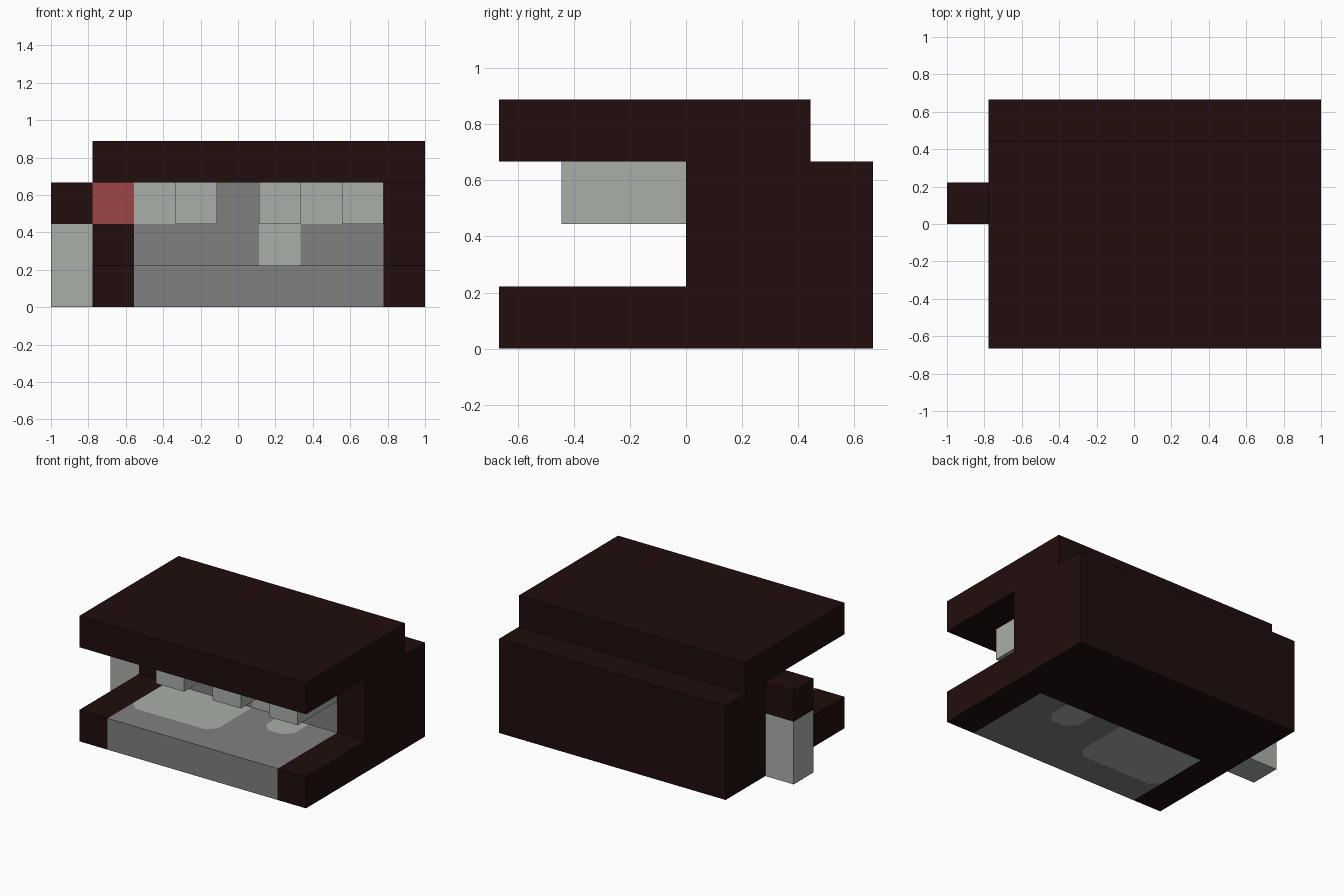
import bpy, bmesh, math
from mathutils import Vector

cube = bpy.data.objects.get("Cube")
if cube:
    bpy.data.objects.remove(cube, do_unlink=True)

U = 2 / 9            # module: the machine is 9 x 6 x 4 modules
X0 = -7 * U / 2      # right end of the body (left of it sits the steam spout)


def material(name, rgb):
    m = bpy.data.materials.new(name)
    m.use_nodes = True
    m.diffuse_color = (*rgb, 1)
    m.node_tree.nodes["Principled BSDF"].inputs["Base Color"].default_value = (*rgb, 1)
    return m


DARK = material("dark brown", (0.0152, 0.004, 0.004))
GREY = material("mid grey", (0.216, 0.216, 0.216))
LIGHT = material("light grey", (0.402, 0.429, 0.392))
RED = material("red", (0.337, 0.061, 0.065))
PALETTE = [DARK, GREY, LIGHT, RED]


def finish(name, bm, mats):
    bmesh.ops.recalc_face_normals(bm, faces=bm.faces[:])
    me = bpy.data.meshes.new(name)
    bm.to_mesh(me)
    bm.free()
    for m in mats:
        me.materials.append(m)
    ob = bpy.data.objects.new(name, me)
    bpy.context.collection.objects.link(ob)
    return ob


def box(name, lo, hi, mat):
    bm = bmesh.new()
    bmesh.ops.create_cube(bm, size=1)
    for v in bm.verts:
        v.co = [lo[i] if v.co[i] < 0 else hi[i] for i in range(3)]
    return finish(name, bm, [mat])


def cut(bm, faces, point, normal):
    geom = set(faces)
    for f in faces:
        geom.update(f.edges)
        geom.update(f.verts)
    bmesh.ops.bisect_plane(bm, geom=list(geom), dist=1e-5,
                           plane_co=Vector(point), plane_no=Vector(normal))


# Body: side profile in modules (y, z), swept across x
profile = [(-3, 0), (3, 0), (3, 3), (2, 3), (2, 4), (-3, 4),
           (-3, 3), (0, 3), (0, 1), (-3, 1)]
bm = bmesh.new()
side = bm.faces.new([bm.verts.new((X0, y * U, z * U)) for y, z in profile])
swept = bmesh.ops.extrude_face_region(bm, geom=[side])["geom"]
bmesh.ops.translate(bm, vec=(8 * U, 0, 0),
                    verts=[g for g in swept if isinstance(g, bmesh.types.BMVert)])

# Colour borders: module lines across the body
for i in range(1, 8):
    cut(bm, bm.faces[:], (X0 + i * U, 0, 0), (1, 0, 0))
for y in (-2, -1, 0):
    cut(bm, bm.faces[:], (0, y * U, 0), (0, 1, 0))
for z in (1, 2, 3):
    cut(bm, bm.faces[:], (0, 0, z * U), (0, 0, 1))

# Light tray patches on the base: (first column, last column, front y), front corners clipped
patches = [(1, 3, -2), (5, 5, -1)]
CLIP = 0.06


def corners(p):
    a, b, y = p
    return ((X0 + a * U, y * U, 1), (X0 + (b + 1) * U, y * U, -1))


def on_base(f):
    return abs(f.normal.z) > 0.9 and f.calc_center_median().z < 1.1 * U


bm.normal_update()
for p in patches:
    for cx, cy, s in corners(p):
        mid = Vector((cx + s * U / 2, cy + U / 2))
        cell = [f for f in bm.faces if on_base(f)
                and max(abs(f.calc_center_median()[k] - mid[k]) for k in (0, 1)) < U / 4]
        cut(bm, cell, (cx + s * CLIP, cy, 0), (s, 1, 0))


def in_patch(c, p):
    (xa, y, _), (xb, _, _) = corners(p)
    if not (xa < c.x < xb and y < c.y < 0):
        return False
    return all(s * (c.x - cx) + (c.y - cy) > CLIP for cx, cy, s in corners(p))


# Colour rule: front wall by column, base by column and patch, the rest dark
WALL = {1: "DGGGLGGD", 2: "RLLGLLLD"}
CODE = "DGLR"
bmesh.ops.recalc_face_normals(bm, faces=bm.faces[:])
bm.normal_update()
for f in bm.faces:
    c, n = f.calc_center_median(), f.normal
    if abs(n.x) > 0.9:
        continue
    col = min(7, max(0, math.floor((c.x - X0) / U)))
    row = math.floor(c.z / U + 1e-4)
    if n.y < -0.9 and abs(c.y) < 0.01 and row in WALL:
        f.material_index = CODE.index(WALL[row][col])
    elif c.z < 1.1 * U and c.y < 0 and 1 <= col <= 6:
        light = on_base(f) and any(in_patch(c, p) for p in patches)
        f.material_index = 2 if light else 1
finish("machine_body", bm, PALETTE)

# Three brewing heads hanging under the hood
for k, col in enumerate((2, 4, 6)):
    x = X0 + col * U
    box(f"brewing_head_{k + 1}", (x, -2 * U, 2 * U), (x + U, 0, 3 * U), LIGHT)

# Steam spout on the right end: metal leg with dark cap
box("steam_spout", (-1, 0, 0), (X0, U, 2 * U), LIGHT)
box("steam_spout_cap", (-1, 0, 2 * U), (X0, U, 3 * U), DARK)
